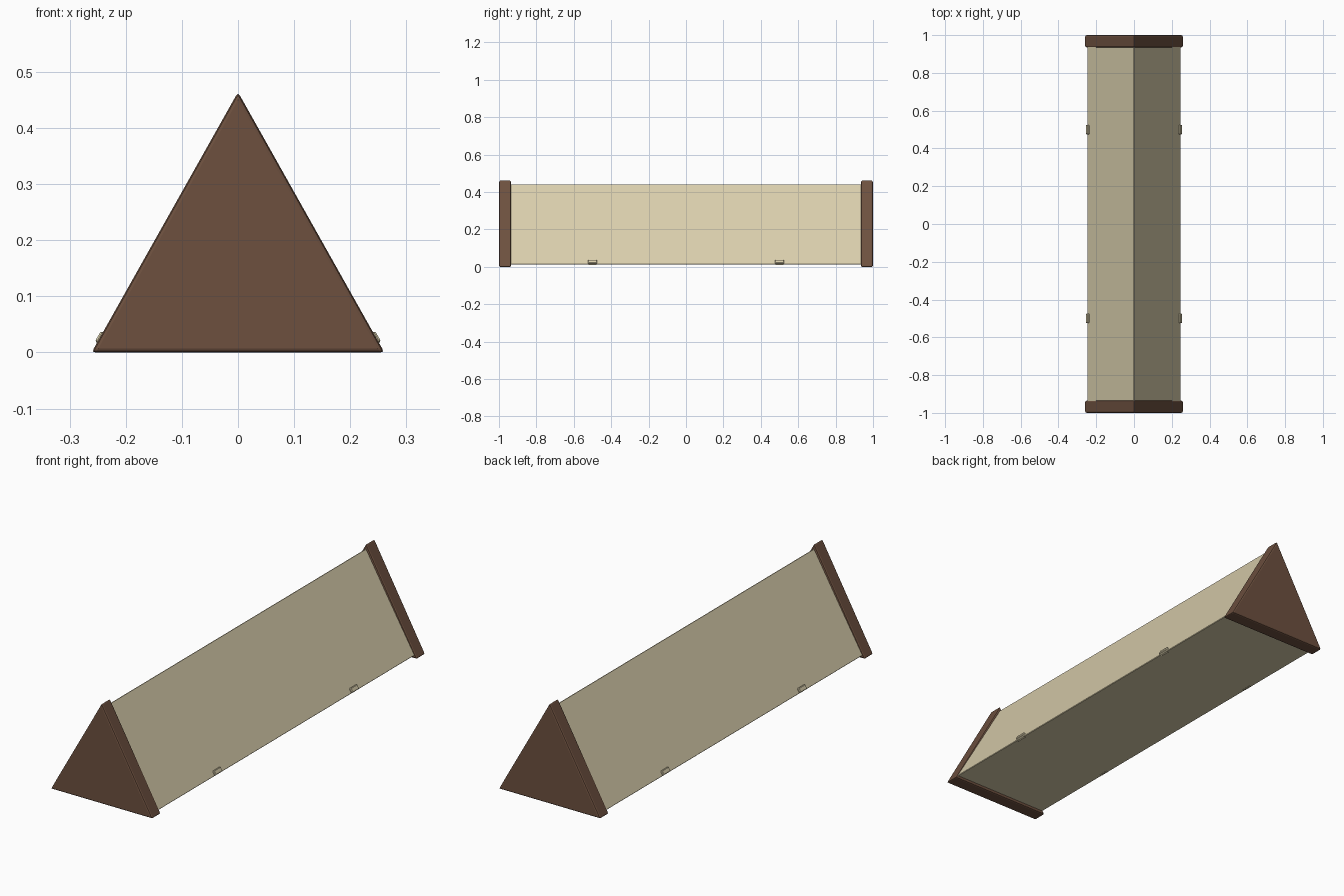
import bpy, bmesh, math
from mathutils import Matrix

cube = bpy.data.objects.get("Cube")
if cube:
    bpy.data.objects.remove(cube, do_unlink=True)


def srgb(*rgb):
    return tuple((c / 255 / 12.92) if c < 11 else ((c / 255 + 0.055) / 1.055) ** 2.4 for c in rgb) + (1,)


def material(name, colour):
    m = bpy.data.materials.new(name)
    m.use_nodes = True
    m.diffuse_color = colour
    m.node_tree.nodes["Principled BSDF"].inputs["Base Color"].default_value = colour
    return m


TAN = material("pale tan", srgb(217, 206, 172))
BROWN = material("dark brown", srgb(109, 80, 63))


def finish(bm, name, mat, bevel, segments=1, edges=None):
    bmesh.ops.recalc_face_normals(bm, faces=bm.faces)
    bmesh.ops.bevel(bm, geom=edges or bm.edges[:], offset=bevel, segments=segments,
                    profile=0.5, affect='EDGES')
    mesh = bpy.data.meshes.new(name)
    bm.to_mesh(mesh)
    bm.free()
    mesh.materials.append(mat)
    ob = bpy.data.objects.new(name, mesh)
    bpy.context.collection.objects.link(ob)


def prism(name, mat, half, base, top, y0, y1, bevel, segments=1, long_only=False):
    """Triangular prism lying along y, with softened edges."""
    bm = bmesh.new()
    face = bm.faces.new([bm.verts.new(p) for p in
                         ((-half, y0, base), (half, y0, base), (0, y0, top))])
    ext = bmesh.ops.extrude_face_region(bm, geom=[face], use_keep_orig=True)
    moved = [v for v in ext["geom"] if isinstance(v, bmesh.types.BMVert)]
    bmesh.ops.translate(bm, verts=moved, vec=(0, y1 - y0, 0))
    edges = None
    if long_only:
        edges = [e for e in bm.edges if abs(e.verts[0].co.y - e.verts[1].co.y) > 0.1]
    finish(bm, name, mat, bevel, segments, edges)


# Long three-sided body
prism("body", TAN, 0.249, 0.013, 0.443, -0.96, 0.96, 0.003, long_only=True)

# Overhanging end caps
prism("front_cap", BROWN, 0.261, 0, 0.464, -1, -0.935, 0.007, 2)
prism("back_cap", BROWN, 0.261, 0, 0.464, 0.935, 1, 0.007, 2)

# Small catches along the lower edges of both sloping sides
for side, label in ((1, "left"), (-1, "right")):
    for y, end in ((-0.5, "front"), (0.5, "back")):
        bm = bmesh.new()
        bmesh.ops.create_cube(bm, size=1, matrix=Matrix.Diagonal((0.02, 0.05, 0.022, 1)))
        place = Matrix.Translation((side * 0.241, y, 0.024))
        tilt = Matrix.Rotation(-side * math.radians(30), 4, 'Y')
        bmesh.ops.transform(bm, matrix=place @ tilt, verts=bm.verts)
        finish(bm, f"{end}_{label}_catch", TAN, 0.003)
